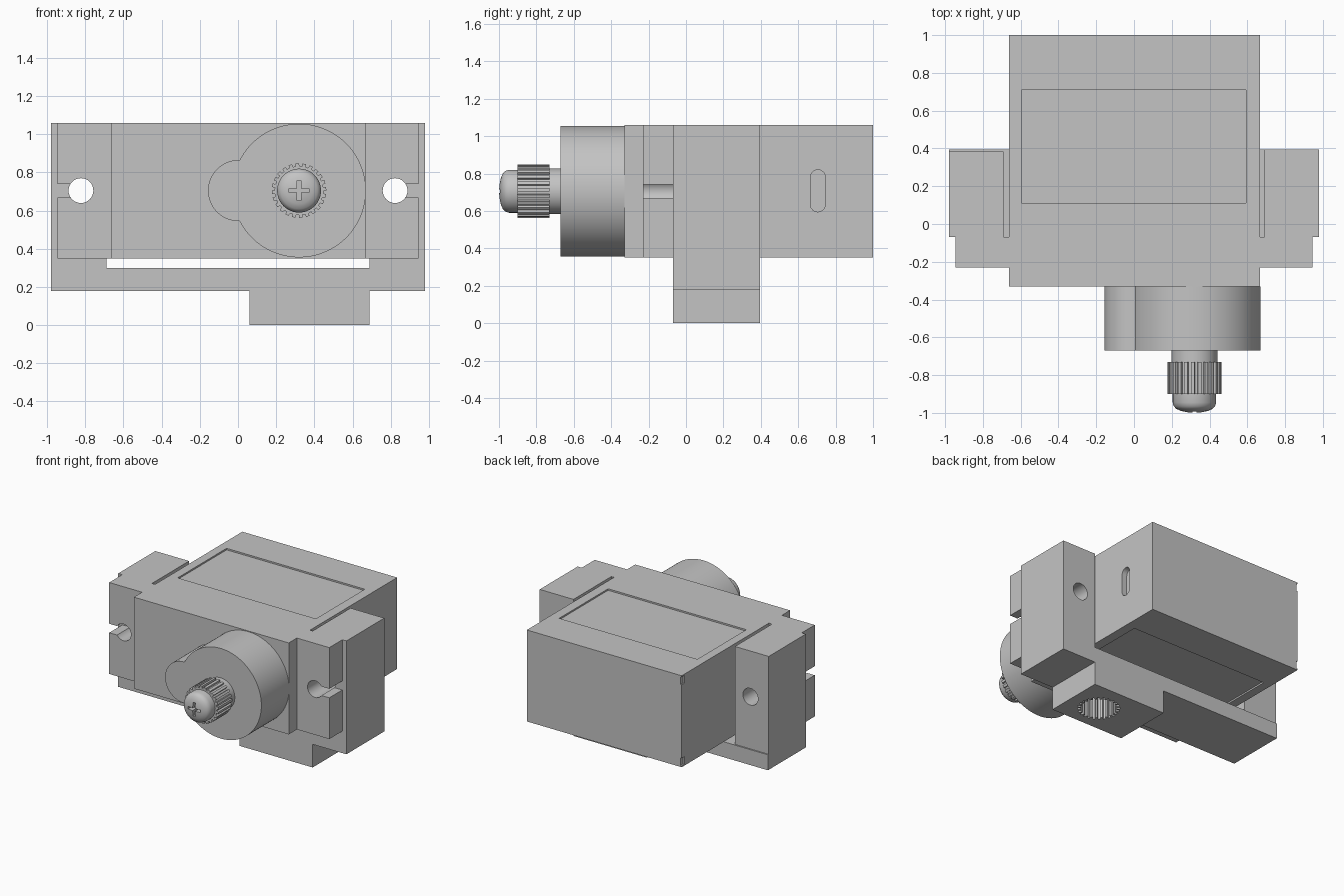
import bpy, bmesh, math
from mathutils import Vector

cube = bpy.data.objects.get("Cube")
if cube:
    bpy.data.objects.remove(cube, do_unlink=True)

grey = bpy.data.materials.new("plain_grey")
grey.use_nodes = True
colour = (0.55, 0.55, 0.55, 1)
grey.diffuse_color = colour
grey.node_tree.nodes["Principled BSDF"].inputs["Base Color"].default_value = colour

AX, AZ = 0.32, 0.705     # output axis in x and z
TOP, FLOOR = 1.06, 0.35  # case height range


def prism(name, points, axis, lo, hi):
    """Extrude a closed outline along an axis, from lo to hi."""
    place = {"x": lambda a, b, h: (h, a, b),
             "y": lambda a, b, h: (a, h, b),
             "z": lambda a, b, h: (a, b, h)}[axis]
    bm = bmesh.new()
    face = bm.faces.new([bm.verts.new(place(a, b, lo)) for a, b in points])
    grown = bmesh.ops.extrude_face_region(bm, geom=[face])
    moved = [g for g in grown["geom"] if isinstance(g, bmesh.types.BMVert)]
    bmesh.ops.translate(bm, verts=moved, vec=Vector(place(0, 0, hi - lo)))
    return finish(name, bm)


def finish(name, bm):
    bmesh.ops.recalc_face_normals(bm, faces=bm.faces)
    mesh = bpy.data.meshes.new(name)
    bm.to_mesh(mesh)
    bm.free()
    mesh.materials.append(grey)
    obj = bpy.data.objects.new(name, mesh)
    bpy.context.collection.objects.link(obj)
    return obj


def rect(a0, a1, b0, b1):
    return [(a0, b0), (a1, b0), (a1, b1), (a0, b1)]


def arc(a, b, r, start, end, n):
    angles = [math.radians(start + (end - start) * i / n) for i in range(n + 1)]
    return [(a + r * math.cos(t), b + r * math.sin(t)) for t in angles]


def circle(a, b, r, n=48):
    return arc(a, b, r, 0, 360, n)[:-1]


def spline(a, b, outer, inner, teeth):
    """Outline of a toothed shaft with square teeth."""
    points = []
    for i in range(teeth):
        for part, r in ((0, outer), (0.5, outer), (0.55, inner), (0.95, inner)):
            t = 2 * math.pi * (i + part) / teeth
            points.append((a + r * math.cos(t), b + r * math.sin(t)))
    return points


def cut(obj, cutter):
    mod = obj.modifiers.new("cut", "BOOLEAN")
    mod.operation, mod.solver, mod.object = "DIFFERENCE", "EXACT", cutter
    select(obj)
    bpy.ops.object.modifier_apply(modifier=mod.name)
    bpy.data.objects.remove(cutter, do_unlink=True)


def select(obj):
    bpy.ops.object.select_all(action="DESELECT")
    obj.select_set(True)
    bpy.context.view_layer.objects.active = obj


# Case with mounting ears, drawn as a stepped plan
case = prism("case_with_ears", [
    (-0.663, -0.33), (0.667, -0.33), (0.667, -0.23), (0.945, -0.23),
    (0.945, -0.07), (0.667, -0.07), (0.667, 1), (-0.663, 1),
    (-0.663, -0.07), (-0.945, -0.07), (-0.945, -0.23), (-0.663, -0.23)],
    "z", FLOOR, TOP)

# Shallow label recesses on top and bottom
for z in (TOP, FLOOR):
    cut(case, prism("label_cutter", rect(-0.595, 0.592, 0.11, 0.71), "z",
                    z - 0.012, z + 0.012))

# Cable slot in the side
slot = arc(0.705, 0.78, 0.04, 0, 180, 12) + arc(0.705, 0.635, 0.04, 180, 360, 12)
cut(case, prism("slot_cutter", slot, "x", 0.625, 0.7))

# Tiny notches in the rear corner
for z in (TOP - 0.04, FLOOR + 0.04):
    cut(case, prism("notch_cutter", rect(-0.7, -0.652, 0.968, 1.1), "z",
                    z - 0.03, z + 0.03))

# Bracket: two arms, cross bar and lower lug
bracket = prism("bracket", [
    (-0.98, 0.18), (0.06, 0.18), (0.06, 0), (0.69, 0), (0.69, 0.18),
    (0.98, 0.18), (0.98, TOP), (0.69, TOP), (0.69, 0.3), (-0.69, 0.3),
    (-0.69, TOP), (-0.98, TOP)], "y", -0.07, 0.395)
cut(bracket, prism("arm_trim", rect(-1.1, -0.6, 0.3, 1.2), "y", 0.385, 0.5))

# Toothed socket in the underside of the lug
cut(bracket, prism("socket_cutter", spline(0.45, 0.15, 0.15, 0.128, 24),
                   "z", -0.1, 0.2))

# Screw holes through ears and arms, with open slots in the ears
for side in (-1, 1):
    for part in (case, bracket):
        cut(part, prism("hole_cutter", circle(side * 0.823, AZ, 0.065, 32),
                        "y", -0.5, 0.6))
    ends = sorted((side * 0.82, side * 1.1))
    cut(case, prism("ear_slot_cutter", rect(*ends, 0.67, 0.74), "y", -0.4, 0.1))

# Gear housing: large drum with a smaller side lobe
join = math.degrees(math.asin(0.16 / 0.35))
housing = prism("gear_housing",
                arc(AX, AZ, 0.35, join - 180, 180 - join, 80)
                + arc(0.003, AZ, 0.16, 90, 270, 32), "y", -0.67, -0.33)

# Output shaft
shaft = prism("shaft_collar", circle(AX, AZ, 0.122), "y", -0.74, -0.66)
prism("splined_shaft", spline(AX, AZ, 0.143, 0.128, 24), "y", -0.9, -0.73)

# Domed screw, made by spinning a half profile
bm = bmesh.new()
profile = [(0, -0.89), (0.115, -0.89), (0.115, -0.945), (0.109, -0.965),
           (0.096, -0.979), (0.07, -0.99), (0.037, -0.997), (0, -1)]
verts = [bm.verts.new((AX + r, y, AZ)) for r, y in profile]
edges = [bm.edges.new(pair) for pair in zip(verts, verts[1:])]
bmesh.ops.spin(bm, geom=verts + edges, cent=(AX, 0, AZ), axis=(0, 1, 0),
               angle=2 * math.pi, steps=48)
bmesh.ops.remove_doubles(bm, verts=bm.verts, dist=0.0005)
screw = finish("domed_screw", bm)

# Cross recess in the screw
L, W = 0.052, 0.01
cross = [(AX + a, AZ + b) for a, b in (
    (L, -W), (L, W), (W, W), (W, L), (-W, L), (-W, W),
    (-L, W), (-L, -W), (-W, -W), (-W, -L), (W, -L), (W, -W))]
cut(screw, prism("cross_cutter", cross, "y", -1.1, -0.95))

# Smooth the round parts and keep edges sharp
for obj in (case, bracket, housing, shaft, screw):
    select(obj)
    bpy.ops.object.shade_smooth_by_angle(angle=math.radians(35))
